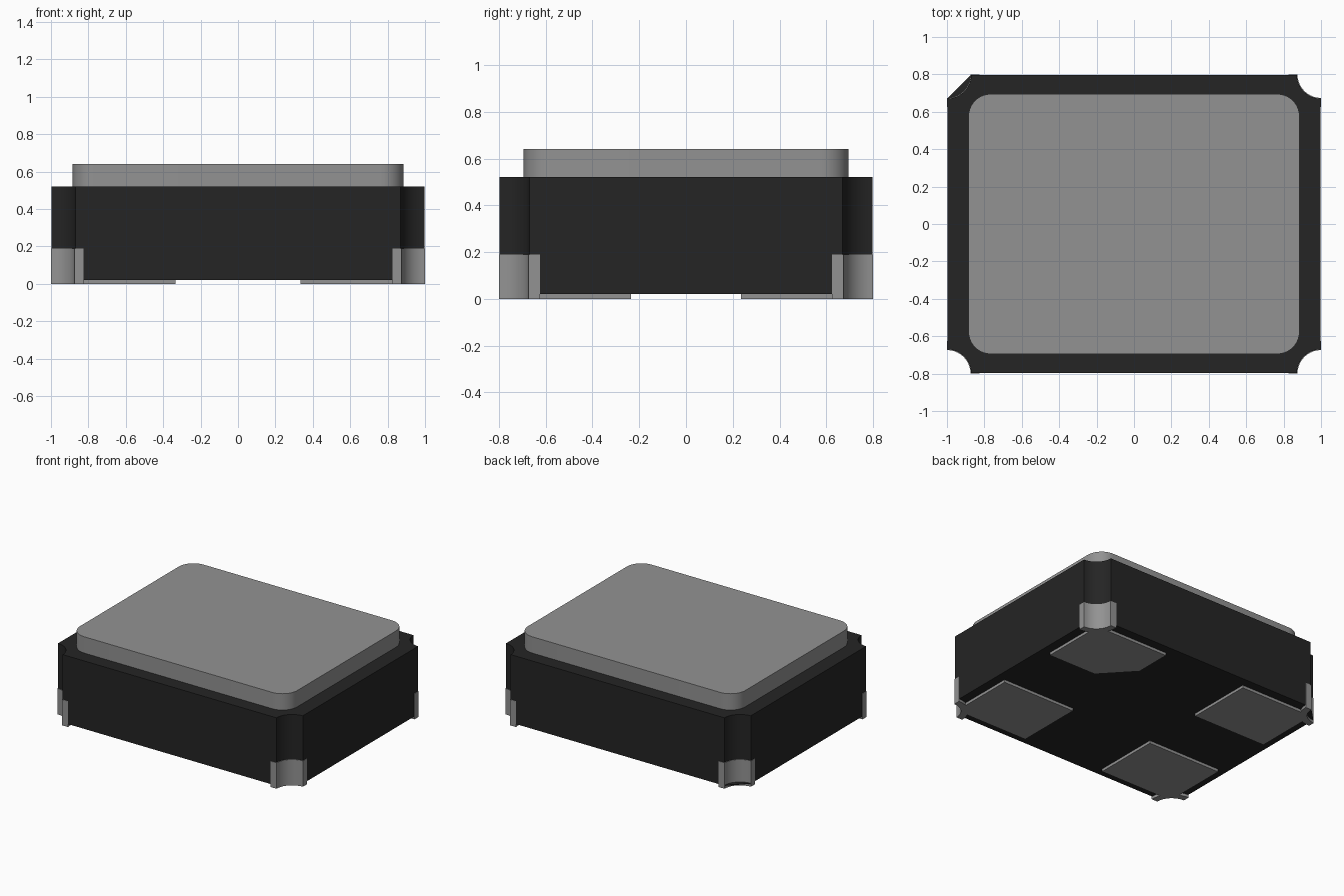
import bpy, bmesh, math

cube = bpy.data.objects.get("Cube")
if cube:
    bpy.data.objects.remove(cube, do_unlink=True)


def material(name, value):
    m = bpy.data.materials.new(name)
    m.use_nodes = True
    color = (value, value, value, 1)
    m.diffuse_color = color
    m.node_tree.nodes["Principled BSDF"].inputs["Base Color"].default_value = color
    return m


BLACK = material("black ceramic", 0.018)
METAL = material("grey metal", 0.29)

HX, HY = 1.0, 0.8      # overall half sizes
NOTCH = 0.13           # radius of the corner notches
CORNERS = {"back_left": (1, 1), "back_right": (-1, 1),
           "front_right": (-1, -1), "front_left": (1, -1)}


def prism(name, points, z0, z1, mat):
    """Extrude a flat outline from z0 to z1."""
    bm = bmesh.new()
    face = bm.faces.new([bm.verts.new((x, y, z0)) for x, y in points])
    top = bmesh.ops.extrude_face_region(bm, geom=[face])["geom"]
    bmesh.ops.translate(bm, vec=(0, 0, z1 - z0),
                        verts=[v for v in top if isinstance(v, bmesh.types.BMVert)])
    bmesh.ops.recalc_face_normals(bm, faces=bm.faces)
    mesh = bpy.data.meshes.new(name)
    bm.to_mesh(mesh)
    bm.free()
    mesh.materials.append(mat)
    obj = bpy.data.objects.new(name, mesh)
    bpy.context.collection.objects.link(obj)
    bpy.ops.object.select_all(action="DESELECT")
    obj.select_set(True)
    bpy.context.view_layer.objects.active = obj
    bpy.ops.object.shade_smooth_by_angle(angle=math.radians(30))
    return obj


def notch_arc(radius, max_x=HX, max_y=HY, steps=10):
    """Concave quarter arc around the +x +y corner, limited to a rectangle."""
    pts = []
    for i in range(steps + 1):
        t = math.pi / 2 * i / steps
        p = (min(HX - radius * math.cos(t), max_x),
             min(HY - radius * math.sin(t), max_y))
        pts.append(p)
    return pts


def mirrored(points, sx, sy):
    return [(x * sx, y * sy) for x, y in points]


# Ceramic body with a rounded notch in each corner
outline = []
for sx, sy in CORNERS.values():
    arc = mirrored(notch_arc(NOTCH, HX - 0.003, HY - 0.003), sx, sy)
    outline += arc[::-1] if sx * sy > 0 else arc
prism("body", outline, 0.02, 0.52, BLACK)

# Metal lid with rounded corners
LX, LY, LR = 0.885, 0.695, 0.12
outline = []
for k, (sx, sy) in enumerate(CORNERS.values()):
    for i in range(11):
        a = math.pi / 2 * (k + i / 10)
        outline.append((sx * (LX - LR) + LR * math.cos(a),
                        sy * (LY - LR) + LR * math.sin(a)))
prism("lid", outline, 0.52, 0.64, METAL)

# Corner contacts and the pads underneath
for name, (sx, sy) in CORNERS.items():
    shell = notch_arc(NOTCH - 0.004) + notch_arc(NOTCH + 0.045)[::-1]
    prism(name + "_contact", mirrored(shell, sx, sy), 0.0, 0.19, METAL)

    inner = [(0.335, 0.235)]
    if name == "back_left":      # cut corner marks the first pad
        inner = [(0.54, 0.235), (0.335, 0.455)]
    arc = notch_arc(NOTCH - 0.004, 0.93, 0.73, 18)
    pad = [(0.335, 0.73)] + arc + [(0.93, 0.235)] + inner
    prism(name + "_pad", mirrored(pad, sx, sy), 0.0, 0.025, METAL)

# Thin flat fillet left across one notch at the base
prism("base_corner_web", mirrored(notch_arc(NOTCH), -1, 1), 0.02, 0.025, BLACK)
